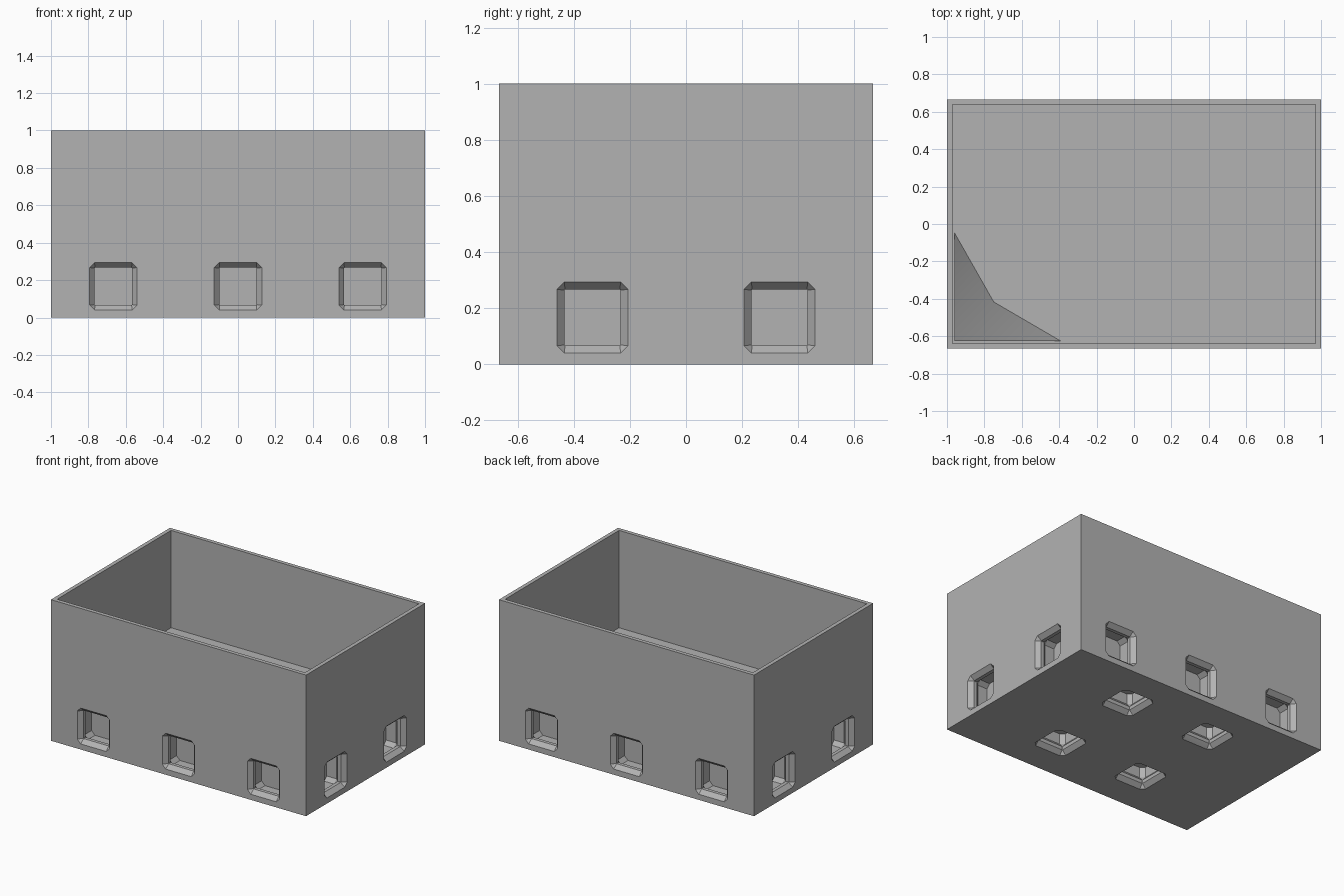
import bpy, bmesh, math
from mathutils import Matrix, Vector

default = bpy.data.objects.get("Cube")
if default:
    bpy.data.objects.remove(default, do_unlink=True)

W, D, H = 2.0, 1.333, 1.0      # outer size
WALL, FLOOR = 0.04, 0.31       # wall thickness, floor height
OPEN, NECK, CUT = 0.127, 0.1, 0.027

grey = bpy.data.materials.new("plain grey")
grey.use_nodes = True
grey.diffuse_color = (0.45, 0.45, 0.45, 1)
grey.node_tree.nodes["Principled BSDF"].inputs["Base Color"].default_value = grey.diffuse_color


def add_object(name, bm):
    bmesh.ops.recalc_face_normals(bm, faces=bm.faces)
    mesh = bpy.data.meshes.new(name)
    bm.to_mesh(mesh)
    bm.free()
    mesh.materials.append(grey)
    obj = bpy.data.objects.new(name, mesh)
    bpy.context.collection.objects.link(obj)
    return obj


def octagon(bm, half, cut, depth, matrix):
    # square ring with cut corners, depth measured into the wall
    inner = half - cut
    pts = []
    for sx, sy in ((1, 1), (-1, 1), (-1, -1), (1, -1)):
        pair = [(sx * half, sy * inner), (sx * inner, sy * half)]
        pts += pair if sx * sy > 0 else pair[::-1]
    return [bm.verts.new(matrix @ Vector((x, y, -depth))) for x, y in pts]


def add_socket(bm, location, normal):
    # waisted pocket: flared mouth, narrow neck, wider chamber
    rot = Vector(normal).to_track_quat('Z', 'Y').to_matrix().to_4x4()
    m = Matrix.Translation(location) @ rot
    tiny = 0.002
    profile = [(OPEN, CUT, -0.03), (OPEN, CUT, 0), (NECK, tiny, 0.03),
               (NECK, tiny, 0.055), (OPEN, CUT, 0.085), (OPEN, CUT, 0.16)]
    rings = [octagon(bm, h, c, d, m) for h, c, d in profile]
    for a, b in zip(rings, rings[1:]):
        for i in range(8):
            j = (i + 1) % 8
            bm.faces.new((a[i], a[j], b[j], b[i]))
    bm.faces.new(rings[0])
    bm.faces.new(rings[-1])


# open box with a thick base
bm = bmesh.new()
bmesh.ops.create_cube(bm, size=1, matrix=Matrix.Translation((0, 0, H / 2)) @ Matrix.Diagonal((W, D, H, 1)))
top = max(bm.faces, key=lambda f: f.calc_center_median().z)
bmesh.ops.inset_region(bm, faces=[top], thickness=WALL)
for v in bmesh.ops.extrude_face_region(bm, geom=[top])["geom"]:
    if isinstance(v, bmesh.types.BMVert):
        v.co.z = FLOOR
if top.is_valid:
    bmesh.ops.delete(bm, geom=[top], context='FACES')
box = add_object("open_box", bm)

# sockets on four sides and underneath
bm = bmesh.new()
for s in (-1, 1):
    for x in (-W / 3, 0, W / 3):
        add_socket(bm, (x, s * D / 2, H / 6), (0, s, 0))
    for y in (-W / 6, W / 6):
        add_socket(bm, (s * W / 2, y, H / 6), (s, 0, 0))
        add_socket(bm, (s * W / 6, y, 0), (0, 0, -1))
cutter = add_object("socket_cutter", bm)

mod = box.modifiers.new("sockets", 'BOOLEAN')
mod.operation, mod.solver, mod.object = 'DIFFERENCE', 'EXACT', cutter
bpy.context.view_layer.objects.active = box
box.select_set(True)
bpy.ops.object.modifier_apply(modifier=mod.name)
bpy.data.objects.remove(cutter, do_unlink=True)

# pointed corner wedge standing on the floor
bm = bmesh.new()
cx, cy = -W / 2 + WALL, -D / 2 + WALL
foot = [bm.verts.new((cx + dx, cy + dy, FLOOR))
        for dx, dy in ((0, 0), (0.57, 0), (0.21, 0.21), (0, 0.58))]
apex = bm.verts.new((cx, cy, 0.88))
for a, b in zip(foot[1:], foot[2:]):
    bm.faces.new((a, b, apex))
wedge = add_object("corner_wedge", bm)
for f in wedge.data.polygons:      # exposed faces look into the box
    if f.normal.x < 0:
        wedge.data.flip_normals()
        break

for obj in (box, wedge):
    bpy.ops.object.select_all(action='DESELECT')
    obj.select_set(True)
    bpy.context.view_layer.objects.active = obj
    bpy.ops.object.shade_smooth_by_angle(angle=math.radians(30))
